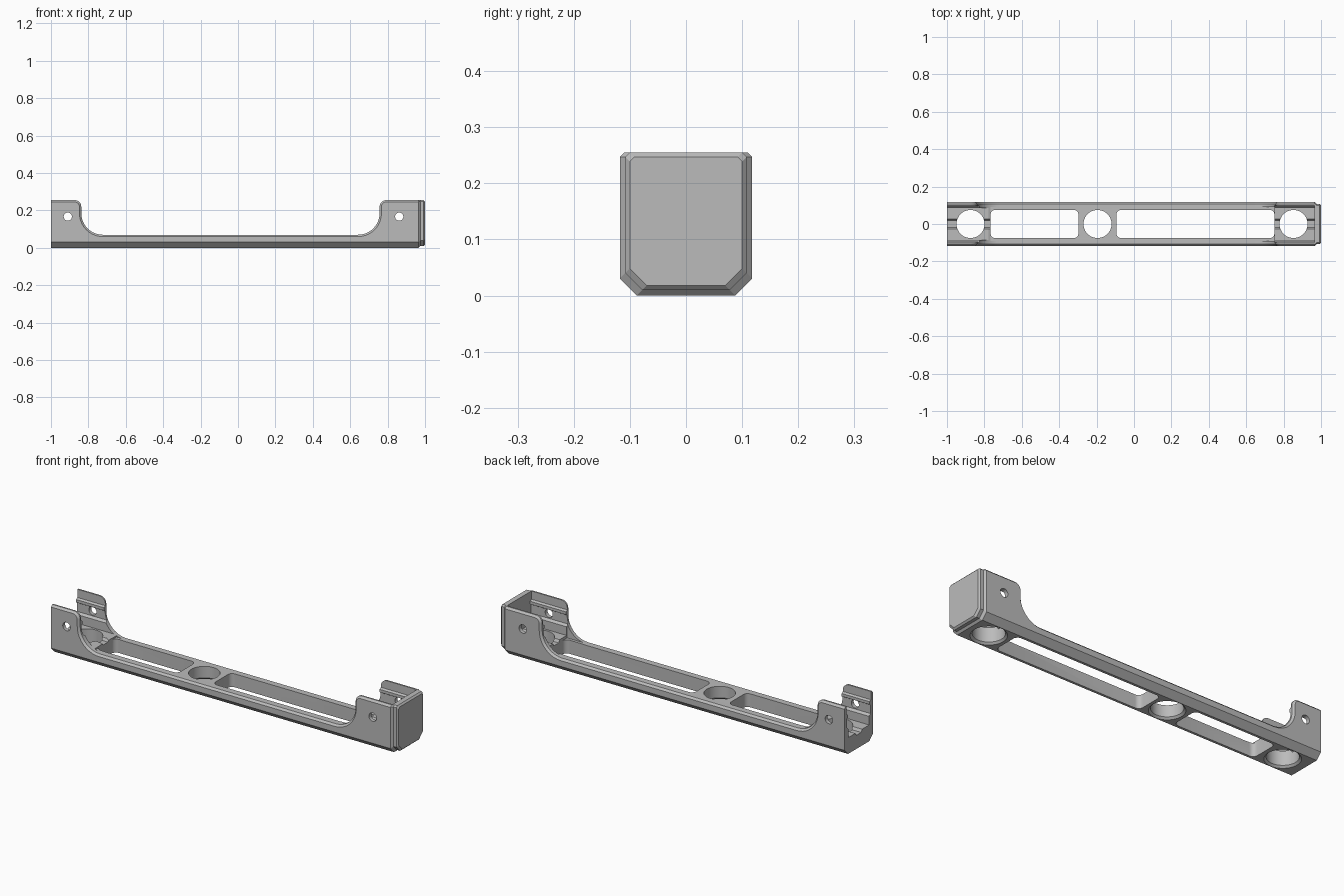
import bpy, bmesh
from math import sin, cos, pi, radians

cube = bpy.data.objects.get("Cube")
if cube:
    bpy.data.objects.remove(cube, do_unlink=True)

grey = bpy.data.materials.new("plain grey")
grey.use_nodes = True
grey.diffuse_color = (0.5, 0.5, 0.5, 1)
grey.node_tree.nodes["Principled BSDF"].inputs["Base Color"].default_value = (0.5, 0.5, 0.5, 1)

HALF = 0.118      # half width of the bracket
TOP = 0.255       # height of the end walls
RAIL = 0.07       # height of the middle bar
BODY_END = 0.965  # where the end plate begins


def loft(name, rings):
    """Closed solid through rings that share a vertex count."""
    bm = bmesh.new()
    loops = [[bm.verts.new(p) for p in ring] for ring in rings]
    n = len(loops[0])
    for a, b in zip(loops, loops[1:]):
        for i in range(n):
            bm.faces.new((a[i], a[(i + 1) % n], b[(i + 1) % n], b[i]))
    bm.faces.new(loops[0])
    bm.faces.new(loops[-1])
    bmesh.ops.recalc_face_normals(bm, faces=bm.faces)
    mesh = bpy.data.meshes.new(name)
    bm.to_mesh(mesh)
    bm.free()
    mesh.materials.append(grey)
    ob = bpy.data.objects.new(name, mesh)
    bpy.context.collection.objects.link(ob)
    return ob


def arc(cx, cz, r, start, end, steps=10):
    angles = [radians(start + (end - start) * i / steps) for i in range(steps + 1)]
    return [(cx + r * cos(a), cz + r * sin(a)) for a in angles]


def disc(r, z, cx, cy=0, steps=48):
    return [(cx + r * cos(2 * pi * i / steps), cy + r * sin(2 * pi * i / steps), z)
            for i in range(steps)]


def side_outline(inset, bottom):
    """Side silhouette, walls at both ends joined by a low bar."""
    big, small = 0.115, 0.035
    left, right = -0.838, 0.757
    pts = [(-1, bottom), (-1, TOP - inset)]
    pts += arc(left - small, TOP - small, small - inset, 90, 0)
    pts += arc(left + big, RAIL + big, big + inset, 180, 270)
    pts += arc(right - big, RAIL + big, big + inset, 270, 360)
    pts += arc(right + small, TOP - small, small - inset, 180, 90)
    return pts + [(BODY_END, TOP - inset), (BODY_END, bottom)]


# Main body with bevelled rims and bottom chamfers
layers = [(HALF, 0.01, 0.03), (HALF - 0.01, 0, 0.02), (HALF - 0.03, 0, 0)]
layers = [(-y, i, b) for y, i, b in layers] + layers[::-1]
body = loft("bracket_body", [[(x, y, z) for x, z in side_outline(i, b)] for y, i, b in layers])

cutters = []


def along_x(half, x0, x1):
    """Mirrored cross-section swept from x0 to x1."""
    section = half + [(-y, z) for y, z in half[::-1]]
    cutters.append(loft("channel_cutter", [[(x, y, z) for y, z in section] for x in (x0, x1)]))


# End channels with floor ledges and a groove along each wall
channel = [(0.02, 0.071), (0.028, 0.085), (0.086, 0.085), (0.086, 0.13), (0.098, 0.14),
           (0.098, 0.185), (0.09, 0.19), (0.09, 0.205), (0.1, 0.212), (0.1, 0.3)]
along_x(channel, -1.1, -0.765)
along_x(channel, 0.75, 1.1)
along_x([(0.09, 0.071), (0.09, 0.3)], -0.766, 0.751)

# Round floor openings with a bevel underneath
for x in (-0.874, -0.195, 0.853):
    cutters.append(loft("round_cutter", [disc(0.087, -0.002, x), disc(0.075, 0.01, x),
                                         disc(0.075, 0.2, x)]))

# Rounded long slots
for x0, x1 in ((-0.767, -0.297), (-0.094, 0.751)):
    r, w = 0.025, 0.075
    outline = (arc(x1 - r, w - r, r, 0, 90, 6) + arc(x0 + r, w - r, r, 90, 180, 6)
               + arc(x0 + r, r - w, r, 180, 270, 6) + arc(x1 - r, r - w, r, 270, 360, 6))
    cutters.append(loft("slot_cutter", [[(x, y, z) for x, y in outline] for z in (-0.1, 0.2)]))

# Screw holes through the walls
for x in (-0.91, 0.862):
    rings = [[(px, y, pz) for px, pz, _ in disc(0.022, 0, x, 0.167, 24)] for y in (-0.2, 0.2)]
    cutters.append(loft("screw_cutter", rings))

for cutter in cutters:
    cutter.hide_render = True
    mod = body.modifiers.new("cut", "BOOLEAN")
    mod.operation = "DIFFERENCE"
    mod.solver = "EXACT"
    mod.object = cutter
graph = bpy.context.evaluated_depsgraph_get()
cut_mesh = bpy.data.meshes.new_from_object(body.evaluated_get(graph))
body.modifiers.clear()
body.data = cut_mesh
for cutter in cutters:
    bpy.data.objects.remove(cutter, do_unlink=True)


# End plate, stepped in from the body and bevelled on its outer face
def plate_ring(x, inset, drop):
    w, c = HALF - inset, 0.03
    half = [(w - c, inset), (w, inset + c), (w, TOP - drop - 0.008), (w - 0.008, TOP - drop)]
    return [(x, y, z) for y, z in half + [(-y, z) for y, z in half[::-1]]]


plate = loft("end_plate", [plate_ring(BODY_END, 0, 0), plate_ring(0.975, 0.01, 0),
                           plate_ring(0.992, 0.01, 0), plate_ring(1.0, 0.018, 0.008)])

for ob in (body, plate):
    bpy.ops.object.select_all(action="DESELECT")
    ob.select_set(True)
    bpy.context.view_layer.objects.active = ob
    bpy.ops.object.shade_smooth_by_angle(angle=radians(25))
